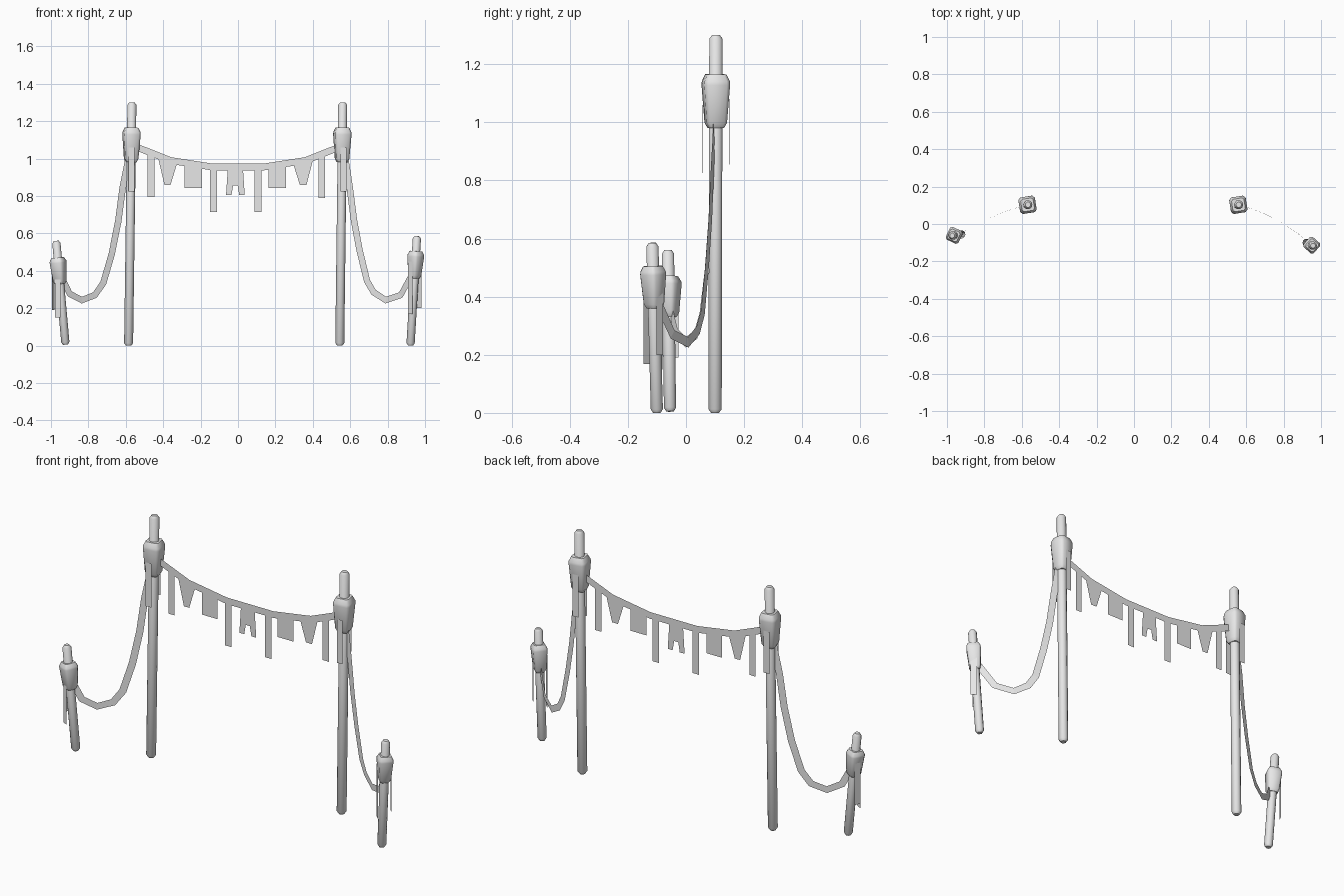
import bpy, bmesh, math
from mathutils import Vector, Matrix

if "Cube" in bpy.data.objects:
    bpy.data.objects.remove(bpy.data.objects["Cube"], do_unlink=True)

GREY = (0.8, 0.8, 0.8, 1.0)
mat = bpy.data.materials.new("plain grey")
mat.use_nodes = True
mat.diffuse_color = GREY
mat.node_tree.nodes["Principled BSDF"].inputs["Base Color"].default_value = GREY


def finish(name, bm, smooth=None):
    mesh = bpy.data.meshes.new(name)
    bm.to_mesh(mesh)
    bm.free()
    mesh.materials.append(mat)
    obj = bpy.data.objects.new(name, mesh)
    bpy.context.collection.objects.link(obj)
    if smooth:
        bpy.ops.object.select_all(action="DESELECT")
        obj.select_set(True)
        bpy.context.view_layer.objects.active = obj
        bpy.ops.object.shade_smooth_by_angle(angle=math.radians(smooth))
    return obj


def loft(name, outline, levels, start, end, turn, smooth):
    """Stack scaled copies of an outline along a leaning axis, levels = (distance 0..1, scale)."""
    start, end = Vector(start), Vector(end)
    lean = Vector((0, 0, 1)).rotation_difference(end - start).to_matrix()
    frame = lean @ Matrix.Rotation(math.radians(turn), 3, "Z")
    bm = bmesh.new()
    rings = [[bm.verts.new(start.lerp(end, t) + frame @ Vector((x * s, y * s, 0)))
              for x, y in outline] for t, s in levels]
    n = len(outline)
    for low, high in zip(rings, rings[1:]):
        for i in range(n):
            j = (i + 1) % n
            bm.faces.new((low[i], low[j], high[j], high[i]))
    bm.faces.new(rings[0][::-1])
    bm.faces.new(rings[-1])
    return finish(name, bm, smooth)


def pole(name, base, top, radius):
    sides = 10
    circle = [(radius * math.cos(math.tau * i / sides), radius * math.sin(math.tau * i / sides))
              for i in range(sides)]
    rim = 0.013 / (Vector(top) - Vector(base)).length
    loft(name, circle, [(0, 0.6), (rim, 1), (1 - rim, 1), (1, 0.6)], base, top, 0, 50)


def wrap(name, base, top, low, high, half, turn):
    """Bulky knotted cloth around a pole between two heights."""
    base, top = Vector(base), Vector(top)
    at = lambda z: base.lerp(top, (z - base.z) / (top.z - base.z))
    c = half * 0.72
    square = [(half, -c), (half, c), (c, half), (-c, half),
              (-half, c), (-half, -c), (-c, -half), (c, -half)]
    loft(name, square, [(0, 0.6), (0.1, 0.82), (0.8, 1.04), (0.87, 1.02), (1, 0.78)],
         at(low), at(high), turn, 50)


def tail(name, x, y, low, high, turn, width=0.033):
    """Flat strip of cloth hanging beside a pole."""
    side = Vector((math.cos(math.radians(turn)), math.sin(math.radians(turn)), 0)) * width / 2
    bm = bmesh.new()
    a, b = Vector((x, y, low)), Vector((x, y, high))
    bm.faces.new([bm.verts.new(p) for p in (a - side, a + side, b + side, b - side)])
    finish(name, bm)


def band(name, points, width):
    """Upright flat ribbon that follows a path."""
    pts = [Vector(p) for p in points]
    bm = bmesh.new()
    rows = []
    for i, p in enumerate(pts):
        along = (pts[min(i + 1, len(pts) - 1)] - pts[max(i - 1, 0)]).normalized()
        flat = Vector((along.x, along.y, 0)).normalized()
        run = along.dot(flat)
        across = Vector((0, 0, run)) - flat * along.z
        rows.append([bm.verts.new(p + across * width / 2 * k) for k in (-1, 1)])
    for a, b in zip(rows, rows[1:]):
        bm.faces.new((a[0], b[0], b[1], a[1]))
    finish(name, bm)


# Posts: name, base, top, radius, wrap low, wrap high, wrap half width, wrap turn
posts = [
    ("right_tall", (-0.585, 0.10, 0), (-0.567, 0.103, 1.3), 0.024, 0.98, 1.165, 0.043, 9),
    ("left_tall", (0.544, 0.10, 0), (0.56, 0.103, 1.3), 0.024, 0.98, 1.165, 0.043, 9),
    ("right_short", (-0.922, -0.055, 0.005), (-0.972, -0.062, 0.56), 0.022, 0.33, 0.47, 0.036, -25),
    ("left_short", (0.922, -0.10, 0), (0.957, -0.116, 0.585), 0.022, 0.36, 0.505, 0.035, -42),
]
for name, base, top, radius, low, high, half, turn in posts:
    pole(name + "_pole", base, top, radius)
    wrap(name + "_wrap", base, top, low, high, half, turn)

# Loose cloth ends on the wraps
for side, x in (("right", -0.569), ("left", 0.564)):
    tail(side + "_tall_front_tail", x, 0.056, 0.825, 1.06, 3)
    tail(side + "_tall_back_tail", x - 0.012, 0.148, 0.855, 1.08, 3)
tail("right_short_front_tail", -0.964, -0.088, 0.15, 0.43, -25)
tail("right_short_side_tail", -0.988, -0.04, 0.19, 0.44, 65)
tail("left_short_front_tail", 0.92, -0.135, 0.168, 0.45, -45)
tail("left_short_back_tail", 0.969, -0.09, 0.2, 0.45, -45)

# Sagging ribbon between the tall poles
Y = 0.103
sag = [(0.56, 1.07), (0.527, 1.055), (0.364, 0.99), (0.139, 0.955)]
line = [(-x, z) for x, z in sag] + sag[::-1]
band("garland_ribbon", [(x, Y, z) for x, z in line], 0.036)


def ribbon_z(x):
    for (x0, z0), (x1, z1) in zip(line, line[1:]):
        if x0 <= x <= x1:
            return z0 + (z1 - z0) * (x - x0) / (x1 - x0)


# Pennants: top left, top right, bottom left, bottom right, bottom height
pennants = [
    (-0.484, -0.447, -0.484, -0.447, 0.794),
    (-0.43, -0.323, -0.393, -0.361, 0.858),
    (-0.286, -0.193, -0.286, -0.193, 0.842),
    (-0.15, -0.112, -0.15, -0.112, 0.714),
    (0.088, 0.126, 0.088, 0.126, 0.714),
    (0.163, 0.256, 0.163, 0.256, 0.842),
    (0.293, 0.404, 0.331, 0.366, 0.858),
    (0.43, 0.466, 0.43, 0.466, 0.79),
]
for n, (tl, tr, bl, br, low) in enumerate(pennants, 1):
    bm = bmesh.new()
    outline = [(bl, low), (br, low), (tr, ribbon_z(tr)), (tl, ribbon_z(tl))]
    bm.faces.new([bm.verts.new((x, Y, z)) for x, z in outline])
    finish(f"pennant_{n}", bm)

# Notched pennant in the middle
bm = bmesh.new()
half = [(0.040, 0.955), (0.050, 0.804), (0.021, 0.804), (0.012, 0.856)]
outline = half + [(-x, z) for x, z in half[::-1]]
bm.faces.new([bm.verts.new((x - 0.014, Y, z)) for x, z in outline])
finish("notched_pennant", bm)

# Hanging ribbons from tall to short poles
band("right_hanging_ribbon", [
    (-0.578, 0.10, 1.04), (-0.597, 0.095, 0.94), (-0.617, 0.09, 0.84), (-0.64, 0.083, 0.665),
    (-0.675, 0.071, 0.49), (-0.72, 0.053, 0.335), (-0.765, 0.034, 0.27), (-0.835, 0.0, 0.243),
    (-0.90, -0.035, 0.277), (-0.945, -0.058, 0.37)], 0.036)
band("left_hanging_ribbon", [
    (0.566, 0.10, 1.04), (0.583, 0.096, 0.94), (0.598, 0.091, 0.84), (0.62, 0.084, 0.67),
    (0.65, 0.073, 0.51), (0.69, 0.058, 0.345), (0.725, 0.042, 0.285), (0.79, 0.008, 0.243),
    (0.87, -0.046, 0.27), (0.935, -0.10, 0.39)], 0.036)
